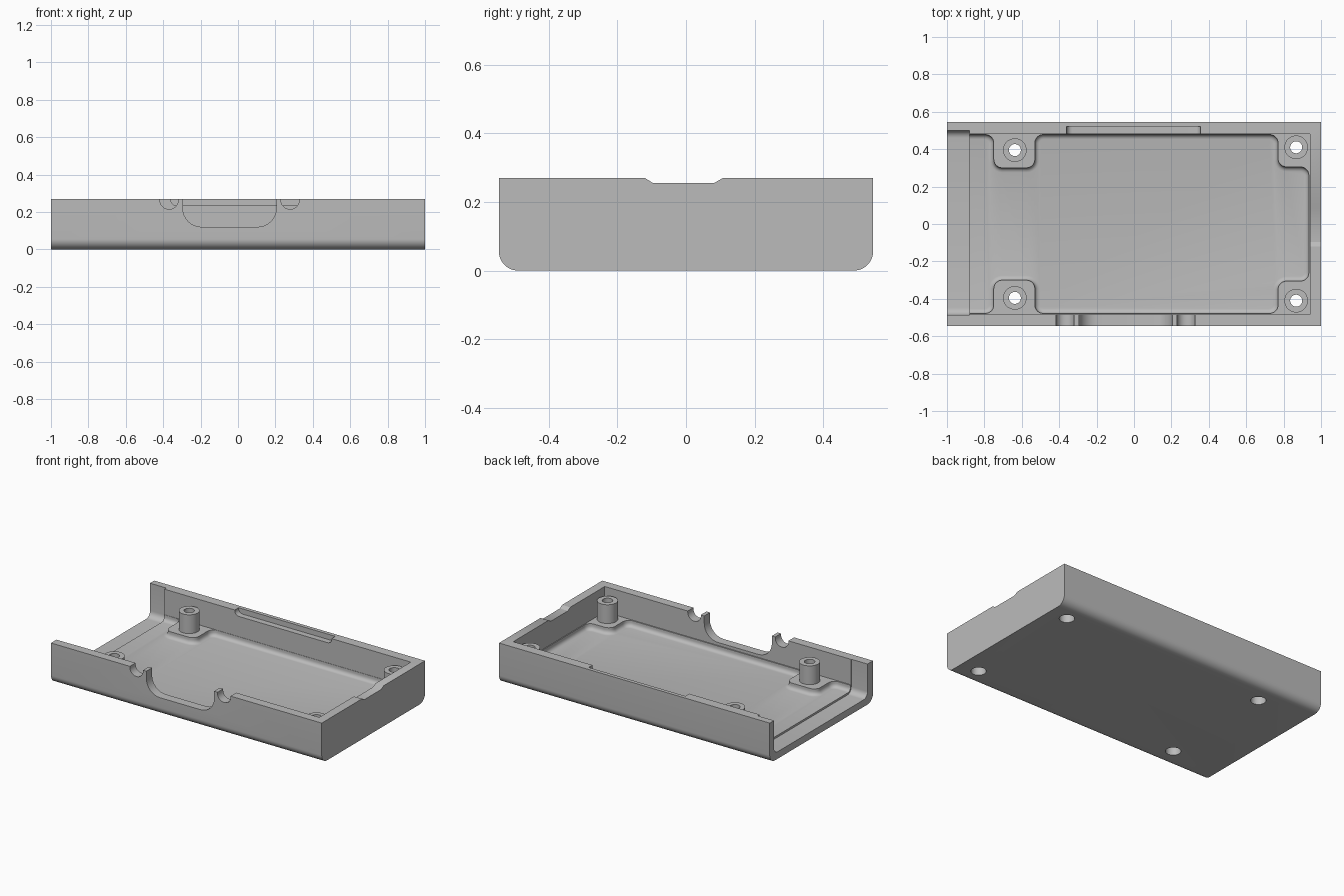
import bpy, bmesh, math
from mathutils import Vector

cube = bpy.data.objects.get("Cube")
if cube:
    bpy.data.objects.remove(cube, do_unlink=True)

grey = bpy.data.materials.new("plain grey")
grey.use_nodes = True
GREY = (0.5, 0.5, 0.5, 1)
grey.diffuse_color = GREY
grey.node_tree.nodes["Principled BSDF"].inputs["Base Color"].default_value = GREY


def rounded(points, radii, steps=6):
    """Round the corners of a closed 2D outline."""
    out = []
    n = len(points)
    for i, r in enumerate(radii):
        p = Vector(points[i])
        if r == 0:
            out.append(p)
            continue
        a = (Vector(points[i - 1]) - p).normalized()
        b = (Vector(points[(i + 1) % n]) - p).normalized()
        half = a.angle(b) / 2
        centre = p + (a + b).normalized() * (r / math.sin(half))
        start = p + a * (r / math.tan(half)) - centre
        end = p + b * (r / math.tan(half)) - centre
        sweep = math.pi - 2 * half
        for k in range(steps + 1):
            t = k / steps
            out.append(centre + (start * math.sin((1 - t) * sweep)
                                 + end * math.sin(t * sweep)) / math.sin(sweep))
    return out


def prism(name, outline, axis, lo, hi, fillet=0):
    """Extrude a 2D outline along an axis, optionally rounding its low rim."""
    place = {"x": lambda u, v, w: (w, u, v),
             "y": lambda u, v, w: (u, w, v),
             "z": lambda u, v, w: (u, v, w)}[axis]
    bm = bmesh.new()
    low = bm.faces.new([bm.verts.new(place(u, v, lo)) for u, v in outline])
    rim = list(low.edges)
    high = [bm.verts.new(place(u, v, hi)) for u, v in outline]
    base = list(low.verts)
    for i in range(len(base)):
        j = (i + 1) % len(base)
        bm.faces.new((base[i], base[j], high[j], high[i]))
    bm.faces.new(high[::-1])
    bmesh.ops.recalc_face_normals(bm, faces=bm.faces)
    if fillet:
        bmesh.ops.bevel(bm, geom=rim, offset=fillet, segments=4,
                        profile=0.5, affect="EDGES", clamp_overlap=False)
    mesh = bpy.data.meshes.new(name)
    bm.to_mesh(mesh)
    bm.free()
    mesh.materials.append(grey)
    obj = bpy.data.objects.new(name, mesh)
    bpy.context.collection.objects.link(obj)
    return obj


def box(u0, u1, v0, v1):
    return [(u0, v0), (u1, v0), (u1, v1), (u0, v1)]


def disc(x, y, r, n=40):
    return [(x + r * math.cos(math.tau * i / n), y + r * math.sin(math.tau * i / n))
            for i in range(n)]


def combine(body, tool, operation="DIFFERENCE"):
    mod = body.modifiers.new("combine", "BOOLEAN")
    mod.operation, mod.solver, mod.object = operation, "EXACT", tool
    bpy.context.view_layer.objects.active = body
    bpy.ops.object.modifier_apply(modifier=mod.name)
    bpy.data.objects.remove(tool, do_unlink=True)


TOP, PAD_TOP, FLOOR = 0.27, 0.10, 0.06
SKY = 0.6

# Tray body with rounded long bottom edges
tray = prism("tray", rounded(box(-0.545, 0.545, 0, TOP), (0.055, 0.055, 0, 0), 10),
             "x", -1, 1)

# Upper cavity, open at one end
combine(tray, prism("upper_cavity", box(-1.2, 0.94, -0.485, 0.48), "z", PAD_TOP, SKY))

# Lower cavity, leaving rounded pads under the posts
half = [(-1.2, -0.478), (-0.75, -0.478), (-0.75, -0.3), (-0.53, -0.3),
        (-0.53, -0.478), (0.77, -0.478), (0.77, -0.305), (0.935, -0.305)]
outline = half + [(x, -y) for x, y in reversed(half)]
radii = [0] + [0.045] * 14 + [0]
combine(tray, prism("lower_cavity", rounded(outline, radii), "z", FLOOR, PAD_TOP + 0.02, 0.025))

# Thinner lip at the open end
combine(tray, prism("lip_recess", rounded(box(-0.487, 0.5, 0.047, SKY), (0.04, 0.04, 0, 0)),
                    "x", -1.2, -0.88))

# Front wall openings: one wide slot and two small ones
for x0, x1, z0, r in ((-0.295, 0.205, 0.12, 0.1), (-0.417, -0.32, 0.215, 0.047),
                      (0.23, 0.327, 0.215, 0.047)):
    combine(tray, prism("front_slot", rounded(box(x0, x1, z0, SKY), (r, r, 0, 0), 8),
                        "y", -0.7, -0.45))

# Shallow notch in the end wall
notch = [(-0.12, SKY), (-0.12, TOP), (-0.097, 0.255), (0.082, 0.255), (0.108, TOP), (0.108, SKY)]
combine(tray, prism("end_notch", notch, "x", 0.9, 1.2))

# Pocket along the inside of the back wall
combine(tray, prism("back_pocket", rounded(box(-0.36, 0.355, 0.235, SKY), (0.03, 0.03, 0, 0)),
                    "y", 0.42, 0.52))

# Screw posts with a through bore and a wider recess underneath
posts = [(x, side * y) for x, y in ((-0.637, 0.395), (0.867, 0.41)) for side in (-1, 1)]
for x, y in posts:
    combine(tray, prism("post", disc(x, y, 0.063), "z", 0.07, 0.225), "UNION")
    combine(tray, prism("bore", disc(x, y, 0.032), "z", -0.1, SKY))
    combine(tray, prism("recess", disc(x, y, 0.046), "z", -0.1, 0.12))

bpy.ops.object.select_all(action="DESELECT")
tray.select_set(True)
bpy.context.view_layer.objects.active = tray
bpy.ops.object.shade_smooth_by_angle(angle=math.radians(30))
